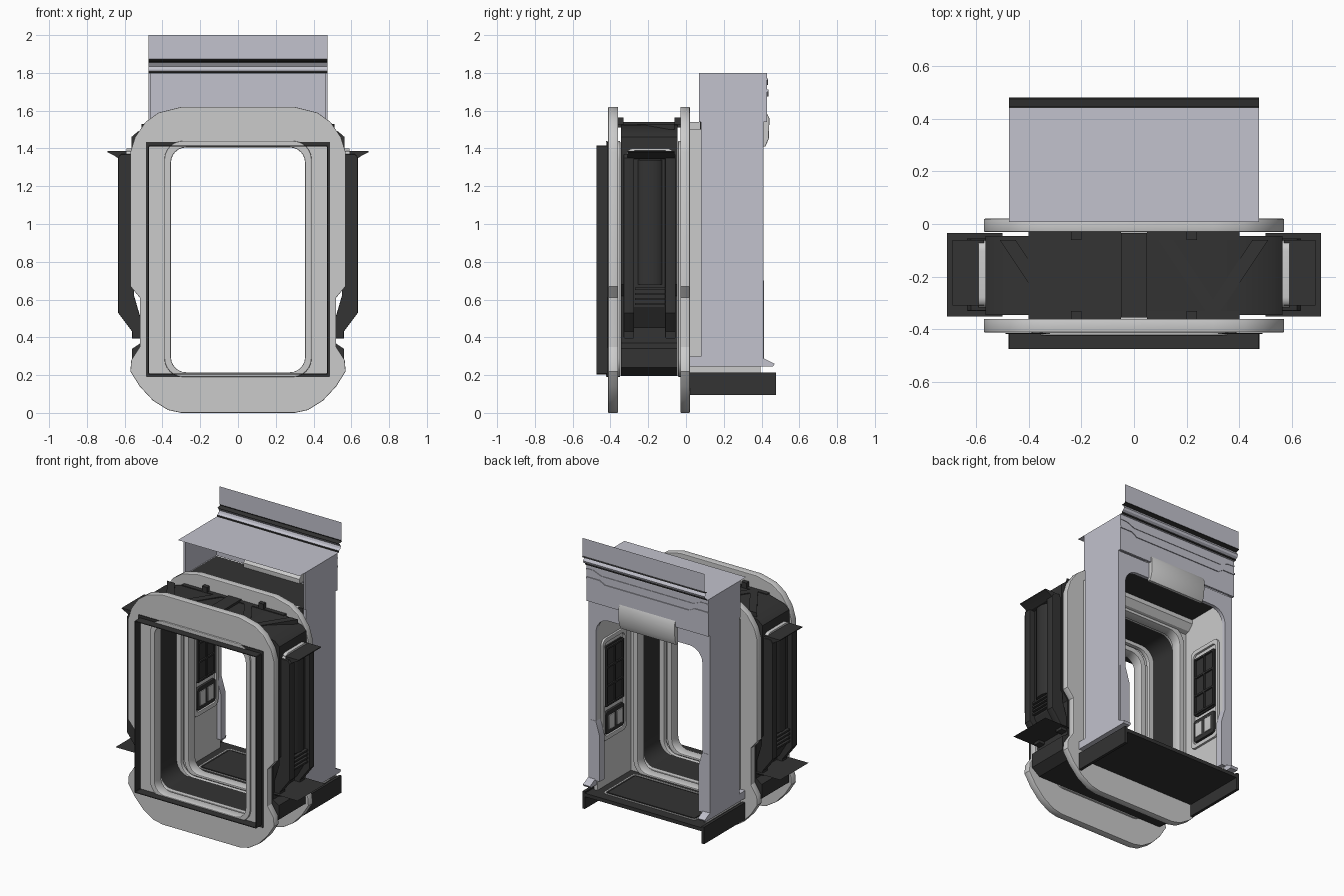
import bpy, bmesh
from math import sin, cos, pi, radians
from mathutils import Matrix, Vector

if "Cube" in bpy.data.objects:
    bpy.data.objects.remove(bpy.data.objects["Cube"])


def material(name, r, g, b):
    m = bpy.data.materials.new(name)
    m.diffuse_color = (r, g, b, 1)
    m.use_nodes = True
    m.node_tree.nodes["Principled BSDF"].inputs["Base Color"].default_value = m.diffuse_color
    return m


DARK = material("dark_metal", .033, .033, .033)
BLUE = material("cool_grey", .54, .54, .61)
GREY = material("light_grey", .56, .56, .55)
# local (u, v, extrusion) -> world, by extrusion axis
AXES = {'x': Matrix(((0, 0, 1), (1, 0, 0), (0, 1, 0))).to_4x4(),
        'y': Matrix(((1, 0, 0), (0, 0, -1), (0, 1, 0))).to_4x4(),
        'z': Matrix.Identity(4)}


def plate(name, loops, axis, lo, hi, mat, bevel=0.0):
    """Extrude an outline (plus hole loops) along an axis from lo to hi."""
    lo, hi = min(lo, hi), max(lo, hi)
    cu = bpy.data.curves.new(name, 'CURVE')
    cu.dimensions, cu.fill_mode = '2D', 'BOTH'
    cu.extrude = (hi - lo) / 2 - bevel
    cu.bevel_depth, cu.bevel_resolution, cu.offset = bevel, 1, -bevel
    for pts in loops:
        sp = cu.splines.new('POLY')
        sp.points.add(len(pts) - 1)
        for p, (u, v) in zip(sp.points, pts):
            p.co = (u, v, 0, 1)
        sp.use_cyclic_u = True
    ob = bpy.data.objects.new(name, cu)
    bpy.context.collection.objects.link(ob)
    bpy.ops.object.select_all(action='DESELECT')
    bpy.context.view_layer.objects.active = ob
    ob.select_set(True)
    bpy.ops.object.convert(target='MESH')
    ob = bpy.context.object
    move = Vector([(lo + hi) / 2 if a == axis else 0 for a in 'xyz'])
    ob.data.transform(Matrix.Translation(move) @ AXES[axis])
    ob.data.materials.clear()
    ob.data.materials.append(mat)
    bpy.ops.object.shade_smooth_by_angle(angle=radians(30))
    return ob


def box(name, x0, x1, y0, y1, z0, z1, mat, bevel=0.0):
    x0, x1 = min(x0, x1), max(x0, x1)
    return plate(name, [[(x0, y0), (x1, y0), (x1, y1), (x0, y1)]], 'z', z0, z1, mat, bevel)


def sheet(name, pts, x0, x1, mat):
    """Thin open strip: a y-z polyline swept across x."""
    bm = bmesh.new()
    rows = [[bm.verts.new((x, y, z)) for x in (x0, x1)] for y, z in pts]
    for a, b in zip(rows, rows[1:]):
        bm.faces.new((a[0], a[1], b[1], b[0]))
    me = bpy.data.meshes.new(name)
    bm.to_mesh(me)
    me.materials.append(mat)
    bpy.context.collection.objects.link(bpy.data.objects.new(name, me))


def rr(u0, u1, v0, v1, r, n=6):
    """Rounded rectangle."""
    out = []
    for cu, cv, a0 in ((u1 - r, v1 - r, 0), (u0 + r, v1 - r, 90),
                       (u0 + r, v0 + r, 180), (u1 - r, v0 + r, 270)):
        for i in range(n + 1):
            a = radians(a0 + 90 * i / n)
            out.append((cu + r * cos(a), cv + r * sin(a)))
    return out


def mirrored(half):
    return half + [(-u, v) for u, v in reversed(half)]


def flip(pts, s):
    return [(s * u, v) for u, v in pts]


# Two pale end rings with raised lips around the doorway
ring = mirrored([(.3, 0), (.37, .015), (.45, .065), (.52, .14), (.57, .22), (.565, .28), (.52, .35),
                 (.52, .61), (.57, .67), (.57, 1.38), (.545, 1.46), (.49, 1.54), (.42, 1.59), (.3, 1.62)])
door = rr(-.36, .36, .21, 1.41, .08)
for name, lo, hi in (("front", -.412, -.36), ("rear", -.03, .02)):
    plate(name + "_ring", [ring, door], 'y', lo, hi, GREY, .004)
    plate(name + "_doorway_lip", [rr(-.39, .39, .19, 1.44, .1), rr(-.355, .355, .215, 1.405, .08)],
          'y', lo - .012, hi + .012, GREY, .005)

# Thin dark rectangular gasket at the very front, with a narrow flange
inner = rr(-.471, .471, .209, 1.411, .004, 1)
plate("front_gasket", [rr(-.476, .476, .204, 1.416, .004, 1), inner], 'y', -.475, -.414, DARK)
plate("gasket_flange", [rr(-.488, .488, .19, 1.435, .004, 1), inner], 'y', -.418, -.414, DARK)

# Dark tunnel body between the rings
body = mirrored([(.5, .195), (.56, .24), (.56, .34), (.515, .37), (.515, .62), (.565, .68),
                 (.565, 1.46), (.53, 1.49), (.4, 1.525)])
plate("tunnel_body", [body, rr(-.42, .42, .205, 1.45, .1)], 'y', -.345, -.045, DARK)
for y in (-.335, -.085):
    plate("tunnel_inner_rib", [rr(-.43, .43, .198, 1.46, .1), rr(-.385, .385, .211, 1.425, .09)],
          'y', y, y + .03, GREY, .005)
box("tunnel_floor_panel", -.33, .33, -.31, -.08, .198, .21, DARK, .003)

# Roof bracing on the body
box("roof_spine", -.05, .05, -.355, -.035, 1.515, 1.54, DARK)
for s in (-1, 1):
    for a, b in ((.12, .3), (.48, .3)):
        bar = [(a - .03, -.06), (a + .03, -.06), (b + .03, -.33), (b - .03, -.33)]
        plate("roof_brace", [flip(bar, s)], 'z', 1.5, 1.53, DARK)
    for y in (-.36, -.06):
        box("roof_cleat", s * .2, s * .24, y, y + .03, 1.51, 1.565, DARK)
        box("roof_edge_rail", s * .05, s * .4, y, y + .03, 1.51, 1.53, DARK)

for s in (-1, 1):
    # Side pods: two rails, a recessed channel with a rounded duct, and vents
    rail = [(.55, 1.37), (.62, 1.37), (.635, 1.35), (.635, .53), (.56, .43), (.56, .395),
            (.515, .395), (.515, .5), (.55, .62)]
    chan = [(.55, 1.36), (.6, 1.36), (.6, .56), (.535, .45), (.515, .45), (.515, .5), (.55, .62)]
    for y in (-.33, -.11):
        plate("pod_rail", [flip(rail, s)], 'y', y, y + .055, DARK, .004)
    plate("pod_channel", [flip(chan, s)], 'y', -.28, -.1, DARK)
    duct = [(.585 + .04 * sin(pi * i / 10), -.19 + .07 * cos(pi * i / 10)) for i in range(11)]
    plate("pod_duct", [flip(duct, s)], 'z', .68, 1.34, DARK)
    for i in range(4):
        box("pod_vent", s * .58, s * .622, -.27, -.11, .57 + .027 * i, .582 + .027 * i, DARK)
    rim = [rr(-.318, -.062, .64, 1.4, .04), rr(-.306, -.074, .652, 1.388, .035)]
    plate("pod_rim", rim, 'x', s * .565, s * .59, GREY)
    # Hood above and paper-thin shelf below each pod
    hood = [(.57, 1.345), (.63, 1.345), (.66, 1.365), (.69, 1.38), (.69, 1.386), (.57, 1.386)]
    plate("pod_hood", [flip(hood, s)], 'y', -.31, -.06, DARK)
    sheet("pod_shelf", [(-.352, .415), (-.035, .415)], s * .5, s * .71, DARK)

    # Rear housing side walls, upper cheeks and sills
    box("housing_wall", s * .455, s * .475, .08, .408, .28, 1.54, BLUE)
    box("upper_cheek", s * .46, s * .475, .07, .43, 1.54, 1.8, BLUE)
    plate("housing_sill", [[(.01, .245), (.46, .245), (.47, .26), (.41, .29), (.01, .3)]],
          'x', s * .42, s * .475, BLUE)
    box("floor_skirt", s * .455, s * .475, .015, .477, .095, .215, DARK)
    # Lower thickening of the rear columns
    foot = [(.46, .28), (.385, .28), (.385, .6), (.415, .7), (.46, .7)]
    plate("column_foot", [flip(foot, s)], 'y', .36, .412, BLUE)

    # Inner wall liner with screen and control box
    box("inner_liner", s * .415, s * .44, .02, .395, .2, 1.5, GREY)
    plate("screen_frame", [rr(.085, .355, .53, 1.25, .04), rr(.11, .33, .56, 1.22, .03)],
          'x', s * .4, s * .418, GREY, .004)
    plate("screen_panel", [rr(.12, .32, .76, 1.19, .02)], 'x', s * .406, s * .418, DARK)
    plate("control_box", [rr(.12, .32, .57, .73, .02)], 'x', s * .398, s * .418, DARK, .004)
    for y in (.125, .215, .305):
        box("screen_bar", s * .395, s * .41, y, y + .01, .77, 1.18, DARK)
    for i in range(4):
        box("screen_bar", s * .395, s * .41, .125, .315, .77 + .133 * i, .782 + .133 * i, DARK)
    for y in (.14, .23):
        box("control_key", s * .392, s * .402, y, y + .065, .6, .7, GREY, .003)

# Dark ceiling of the rear bay and the header behind the rear ring
box("bay_ceiling", -.455, .455, .075, .405, 1.5, 1.54, DARK)
plate("bay_header", [[(.02, 1.54), (.02, 1.42), (.05, 1.43), (.085, 1.47), (.085, 1.54)]],
      'x', -.42, .42, GREY)

# Arched back face with the upper box above it
arch = [(.475, .28), (.475, 1.54), (-.475, 1.54), (-.475, .28), (-.415, .28)]
arch += [(-.415 + .1 * (1 - cos(a)), 1.33 + .1 * sin(a)) for a in [pi / 12 * i for i in range(7)]]
arch += [(.415 - .1 * (1 - cos(a)), 1.33 + .1 * sin(a)) for a in [pi / 12 * i for i in range(6, -1, -1)]]
arch += [(.415, .28)]
plate("back_arch", [arch], 'y', .385, .41, BLUE)
box("upper_back", -.475, .475, .415, .43, 1.54, 1.8, BLUE)

# Shallow pressed recess in the upper back: long ledge with dropped centre
ledge = mirrored([(.34, 1.675), (.38, 1.7), (.475, 1.7), (.475, 1.712), (.37, 1.712), (.33, 1.69)])
plate("upper_back_ledge", [ledge], 'y', .412, .436, BLUE)
plate("upper_back_trim", [mirrored([(.36, 1.745), (.42, 1.77), (.475, 1.77), (.475, 1.762),
                                    (.42, 1.76), (.36, 1.735)])], 'y', .412, .434, BLUE)

# Rounded lamp lip over the rear opening
lip = [(.37, 1.57), (.37, 1.53), (.4, 1.41), (.42, 1.41), (.438, 1.45), (.442, 1.56), (.42, 1.6), (.4, 1.6)]
plate("back_lip", [lip], 'x', -.22, .22, GREY, .005)

# Roof sheet and the upright strip behind it
for name, pts, mat in (
        ("roof_sheet", [(.008, 1.8), (.44, 1.8)], BLUE),
        ("strip_base", [(.44, 1.8), (.447, 1.802), (.447, 1.81)], DARK),
        ("strip_moulding", [(.447, 1.81), (.462, 1.82), (.468, 1.835), (.455, 1.855)], BLUE),
        ("strip_seal", [(.455, 1.855), (.445, 1.859), (.48, 1.866), (.475, 1.873)], DARK),
        ("strip_panel", [(.475, 1.873), (.475, 2.0)], BLUE)):
    sheet(name, pts, -.475, .475, mat)

# Rear floor with a raised panel outline
box("rear_floor", -.475, .475, .01, .475, .18, .205, DARK)
plate("rear_floor_trim", [rr(-.36, .36, .06, .41, .02, 2), rr(-.352, .352, .068, .402, .02, 2)],
      'z', .204, .209, GREY)
box("rear_floor_panel", -.34, .34, .08, .39, .2, .21, DARK)
